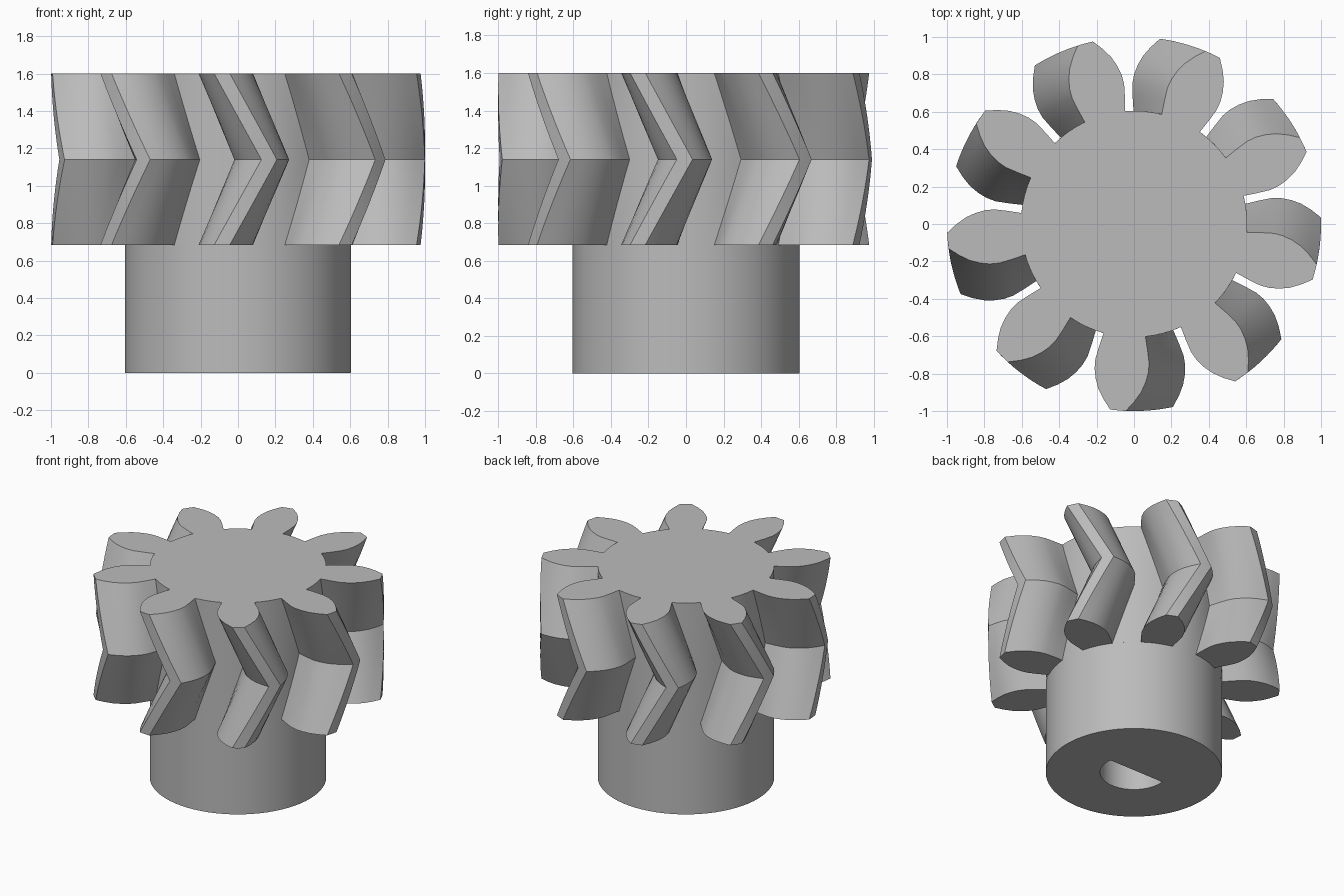
import bpy, bmesh
from math import cos, sin, pi, radians, degrees, asin

if "Cube" in bpy.data.objects:
    bpy.data.objects.remove(bpy.data.objects["Cube"], do_unlink=True)

TEETH = 9
ROOT = 0.605
Z_LOW, Z_MID, Z_TOP = 0.685, 1.14, 1.6
TWIST = radians(14.5)
START = radians(265.1)
SLICES = 8

steel = bpy.data.materials.new("plain grey")
steel.use_nodes = True
grey = (0.5, 0.5, 0.5, 1)
steel.diffuse_color = grey
steel.node_tree.nodes["Principled BSDF"].inputs["Base Color"].default_value = grey


def loft(name, rings):
    """Join matching rings of points into a closed solid."""
    bm = bmesh.new()
    loops = [[bm.verts.new(p) for p in ring] for ring in rings]
    n = len(loops[0])
    for low, high in zip(loops, loops[1:]):
        for i in range(n):
            j = (i + 1) % n
            bm.faces.new((low[i], low[j], high[j], high[i]))
    bm.faces.new(loops[0][::-1])
    bm.faces.new(loops[-1])
    bmesh.ops.recalc_face_normals(bm, faces=bm.faces)
    mesh = bpy.data.meshes.new(name)
    bm.to_mesh(mesh)
    bm.free()
    obj = bpy.data.objects.new(name, mesh)
    bpy.context.collection.objects.link(obj)
    mesh.materials.append(steel)
    return obj


def ring(outline, z, turn=0.0):
    return [(r * cos(a + turn), r * sin(a + turn), z) for r, a in outline]


def smooth(obj):
    bpy.ops.object.select_all(action="DESELECT")
    obj.select_set(True)
    bpy.context.view_layer.objects.active = obj
    bpy.ops.object.shade_smooth_by_angle(angle=radians(28))


# Gear outline: mirrored tooth flank (radius, half width) plus root arcs
flank = [(ROOT, .112), (.68, .13), (.75, .144), (.80, .144),
         (.85, .134), (.90, .115), (.95, .083), (1.0, .042)]
half = [(r, asin(w / r)) for r, w in flank]
pitch = 2 * pi / TEETH
root_angle = half[0][1]
outline = []
for k in range(TEETH):
    mid = START + k * pitch
    outline += [(r, mid - a) for r, a in half]
    outline.append((1.0, mid))
    outline += [(r, mid + a) for r, a in reversed(half)]
    gap = pitch - 2 * root_angle
    outline += [(ROOT, mid + root_angle + gap * i / 4) for i in range(1, 4)]

# Herringbone gear: twist forward to the middle, then back again
rings = []
for i in range(2 * SLICES + 1):
    t = i / SLICES
    if t <= 1:
        z, turn = Z_LOW + (Z_MID - Z_LOW) * t, TWIST * t
    else:
        z, turn = Z_MID + (Z_TOP - Z_MID) * (t - 1), TWIST * (2 - t)
    rings.append(ring(outline, z, turn))
gear = loft("herringbone_gear", rings)
smooth(gear)

# Round hub below the gear
circle = [(ROOT, 2 * pi * i / 72) for i in range(72)]
hub = loft("hub", [ring(circle, 0), ring(circle, Z_LOW)])

# D-shaped blind bore cut into the hub, flat side to the back
BORE, FLAT = 0.233, 0.025
lift = asin(FLAT / BORE)
sweep = pi + 2 * lift
bore = [(BORE, pi - lift + sweep * i / 32) for i in range(33)]
cutter = loft("bore_cutter", [ring(bore, -0.1), ring(bore, Z_LOW - 0.03)])
cutter.hide_render = True
cut = hub.modifiers.new("bore", "BOOLEAN")
cut.operation = "DIFFERENCE"
cut.solver = "EXACT"
cut.object = cutter
bpy.context.view_layer.objects.active = hub
bpy.ops.object.modifier_apply(modifier=cut.name)
bpy.data.objects.remove(cutter, do_unlink=True)
smooth(hub)
